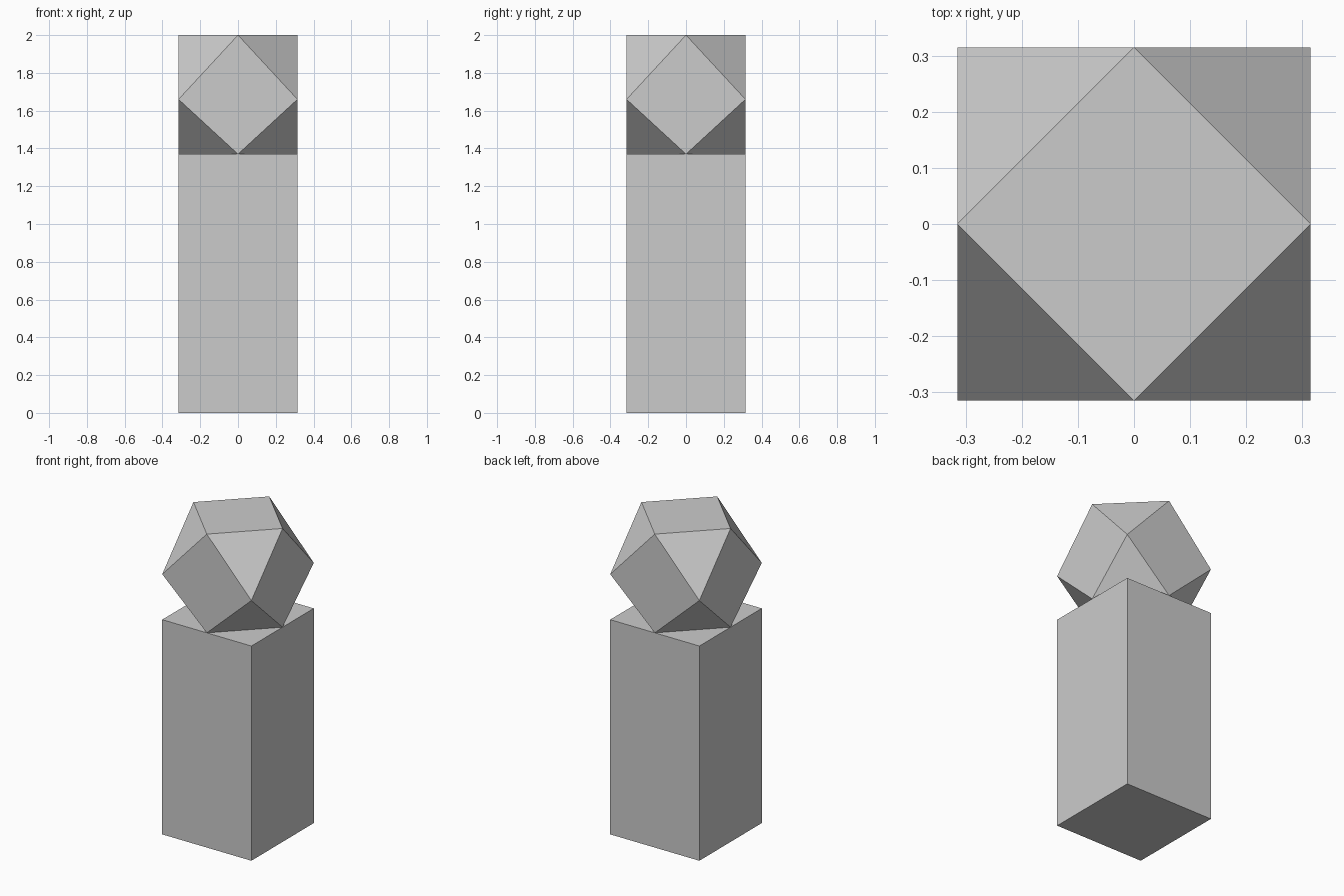
import bpy
import bmesh

if "Cube" in bpy.data.objects:
    bpy.data.objects.remove(bpy.data.objects["Cube"])

HALF = 0.3146
PILLAR_TOP, GEM_MIDDLE, GEM_TOP = 1.37, 1.66, 2.0

# One plain grey for everything
grey = bpy.data.materials.new("plain_grey")
grey.use_nodes = True
colour = (0.6, 0.6, 0.6, 1)
grey.diffuse_color = colour
grey.node_tree.nodes["Principled BSDF"].inputs["Base Color"].default_value = colour


def hull_object(name, points):
    """Flat-shaded convex solid around the given points."""
    bm = bmesh.new()
    for p in points:
        bm.verts.new(p)
    bmesh.ops.convex_hull(bm, input=bm.verts)
    bmesh.ops.dissolve_limit(bm, angle_limit=0.01, verts=bm.verts, edges=bm.edges)
    bmesh.ops.recalc_face_normals(bm, faces=bm.faces)
    mesh = bpy.data.meshes.new(name)
    bm.to_mesh(mesh)
    bm.free()
    mesh.materials.append(grey)
    obj = bpy.data.objects.new(name, mesh)
    bpy.context.collection.objects.link(obj)
    return obj


def square(z):
    return [(x, y, z) for x in (-HALF, HALF) for y in (-HALF, HALF)]


def diamond(z):
    return [(HALF, 0, z), (0, HALF, z), (-HALF, 0, z), (0, -HALF, z)]


# Square pillar
hull_object("pillar", square(0) + square(PILLAR_TOP))

# Cut-corner gem: diamond faces on all six sides, triangles at the corners
hull_object("faceted_head", diamond(PILLAR_TOP) + square(GEM_MIDDLE) + diamond(GEM_TOP))
